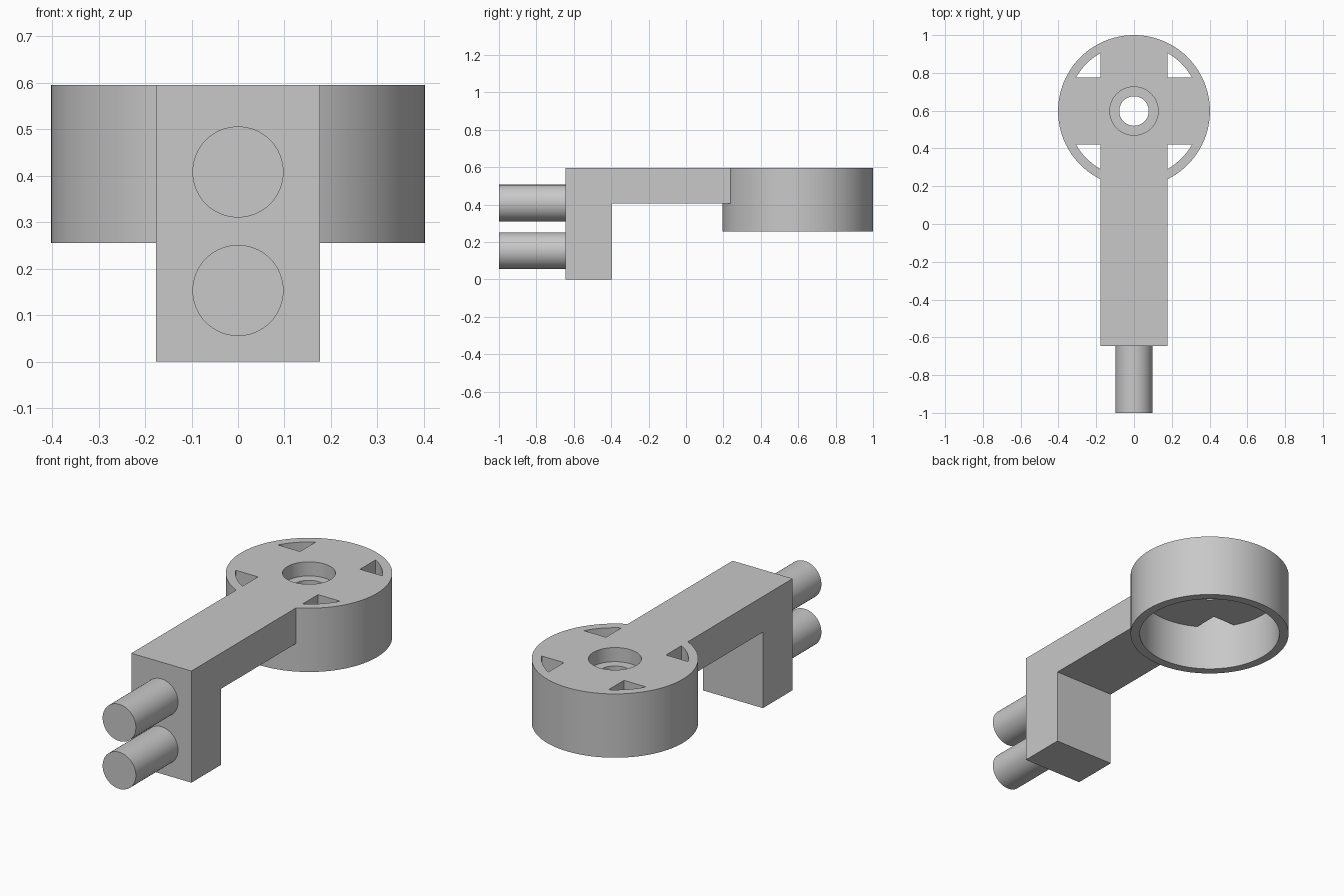
import bpy, bmesh, math
from mathutils import Matrix, Vector

cube = bpy.data.objects.get("Cube")
if cube:
    bpy.data.objects.remove(cube, do_unlink=True)

grey = bpy.data.materials.new("light grey")
grey.use_nodes = True
grey.diffuse_color = (0.58, 0.58, 0.58, 1)
grey.node_tree.nodes["Principled BSDF"].inputs["Base Color"].default_value = grey.diffuse_color

TOP = 0.595          # shared upper surface
HALF = 0.177         # half width of arm and spokes
CENTRE = Vector((0, 0.598, 0))
OUTER, INNER = 0.402, 0.355


def finish(bm, name):
    bmesh.ops.recalc_face_normals(bm, faces=bm.faces)
    mesh = bpy.data.meshes.new(name)
    bm.to_mesh(mesh)
    bm.free()
    mesh.materials.append(grey)
    obj = bpy.data.objects.new(name, mesh)
    bpy.context.collection.objects.link(obj)
    return obj


def prism(name, points, offset):
    """Extrude a closed outline along an offset."""
    bm = bmesh.new()
    face = bm.faces.new([bm.verts.new(p) for p in points])
    new = bmesh.ops.extrude_face_region(bm, geom=[face])["geom"]
    bmesh.ops.translate(bm, vec=offset, verts=[g for g in new if isinstance(g, bmesh.types.BMVert)])
    return finish(bm, name)


def cylinder(name, radius, depth, matrix):
    bm = bmesh.new()
    bmesh.ops.create_cone(bm, cap_ends=True, segments=64, radius1=radius,
                          radius2=radius, depth=depth, matrix=matrix)
    return finish(bm, name)


def smooth(obj):
    bpy.ops.object.select_all(action="DESELECT")
    obj.select_set(True)
    bpy.context.view_layer.objects.active = obj
    bpy.ops.object.shade_smooth_by_angle(angle=math.radians(30))


# Bent arm: L-shaped side outline extruded across x
outline = [(-0.645, 0), (-0.395, 0), (-0.395, 0.405), (0.243, 0.405), (0.243, TOP), (-0.645, TOP)]
prism("bent_arm", [(-HALF, y, z) for y, z in outline], (2 * HALF, 0, 0))

# Two round pegs on the front of the arm
for name, z in (("upper_peg", 0.408), ("lower_peg", 0.153)):
    place = Matrix.Translation((0, -0.82, z)) @ Matrix.Rotation(math.pi / 2, 4, "X")
    smooth(cylinder(name, 0.098, 0.36, place))

# Ring wall: rectangle spun about the socket centre
bm = bmesh.new()
corners = [bm.verts.new(CENTRE + Vector((r, 0, z)))
           for r, z in ((INNER, 0.255), (OUTER, 0.255), (OUTER, TOP), (INNER, TOP))]
edges = [bm.edges.new((corners[i], corners[(i + 1) % 4])) for i in range(4)]
bmesh.ops.spin(bm, geom=corners + edges, cent=CENTRE, axis=(0, 0, 1),
               angle=2 * math.pi, steps=96, use_merge=True)
bmesh.ops.remove_doubles(bm, verts=bm.verts, dist=0.0001)
smooth(finish(bm, "ring_wall"))

# Cross plate: four spokes with curved ends, leaving the corner windows open
REACH = INNER + 0.002
spread = math.asin(HALF / REACH)
points = []
for quarter in range(4):
    turn = quarter * math.pi / 2
    for i in range(13):
        a = turn + spread * (i / 6 - 1)
        points.append(CENTRE + Vector((REACH * math.cos(a), REACH * math.sin(a), 0.5)))
    a = turn + math.pi / 4
    inner = HALF * math.sqrt(2)
    points.append(CENTRE + Vector((inner * math.cos(a), inner * math.sin(a), 0.5)))
plate = prism("cross_plate", points, (0, 0, TOP - 0.5))

# Stepped centre hole
for radius, floor in ((0.128, TOP - 0.075), (0.078, 0.4)):
    height = 0.7 - floor
    cutter = cylinder("hole_cutter", radius, height,
                      Matrix.Translation(CENTRE + Vector((0, 0, floor + height / 2))))
    cutter.hide_render = True
    cut = plate.modifiers.new("hole", "BOOLEAN")
    cut.operation, cut.solver, cut.object = "DIFFERENCE", "EXACT", cutter
    bpy.context.view_layer.objects.active = plate
    bpy.ops.object.modifier_apply(modifier=cut.name)
    bpy.data.objects.remove(cutter, do_unlink=True)
smooth(plate)
